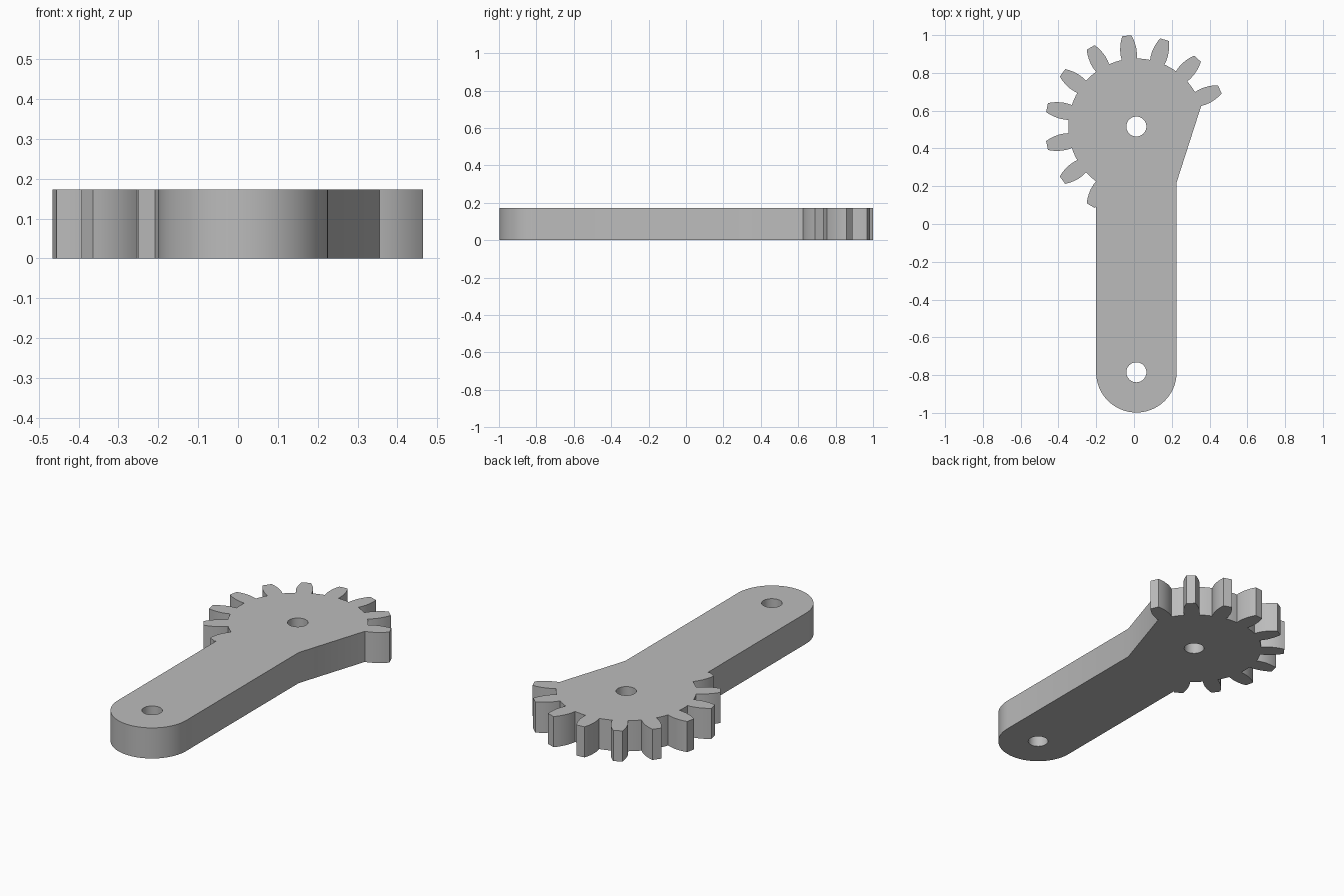
import bpy, bmesh
from math import radians, degrees, cos, sin, asin
from mathutils import Vector

THICK = 0.173
CX = 0.0125                  # centre line of the arm
HALF = 0.213                 # half width of the arm
GEAR = Vector((CX, 0.516))   # gear axle
PIVOT = Vector((CX, -0.785)) # arm pivot
PITCH = 24                   # fifteen teeth to a full turn
# Tooth flank as (radius, half width), root to tip
FLANK = [(0.36, 0.040), (0.38, 0.043), (0.41, 0.0435),
         (0.44, 0.039), (0.465, 0.032), (0.484, 0.024)]

if "Cube" in bpy.data.objects:
    bpy.data.objects.remove(bpy.data.objects["Cube"])


def polar(centre, radius, angle):
    a = radians(angle)
    return centre + Vector((cos(a), sin(a))) * radius


def tooth(middle):
    spread = [(r, degrees(asin(w / r))) for r, w in FLANK]
    rising = [polar(GEAR, r, middle - s) for r, s in spread]
    falling = [polar(GEAR, r, middle + s) for r, s in reversed(spread)]
    return rising + falling


def root_arc(middle):
    return [polar(GEAR, 0.36, middle + d) for d in (-3, 0, 3)]


# Outline: right side of the arm, teeth anticlockwise, left side, rounded end
left = CX - HALF
outline = [Vector((CX + HALF, 0.22))]
for i in range(1, 10):
    outline += tooth(i * PITCH) + root_arc((i + 0.5) * PITCH)
for p in tooth(10 * PITCH):
    if p.x > left:           # last tooth runs into the arm
        q = outline[-1]
        outline.append(q.lerp(p, (left - q.x) / (p.x - q.x)))
        break
    outline.append(p)
outline += [polar(PIVOT, HALF, 180 + 180 * k / 48) for k in range(49)]

# Solid plate from the outline
bm = bmesh.new()
face = bm.faces.new([bm.verts.new((p.x, p.y, 0)) for p in outline])
top = bmesh.ops.extrude_face_region(bm, geom=[face], use_keep_orig=True)
bmesh.ops.translate(bm, vec=(0, 0, THICK),
                    verts=[v for v in top["geom"] if isinstance(v, bmesh.types.BMVert)])
bmesh.ops.recalc_face_normals(bm, faces=bm.faces)
mesh = bpy.data.meshes.new("gear_arm")
bm.to_mesh(mesh)
bm.free()
arm = bpy.data.objects.new("gear_arm", mesh)
bpy.context.collection.objects.link(arm)

grey = bpy.data.materials.new("plain_grey")
grey.use_nodes = True
colour = (0.5, 0.5, 0.5, 1)
grey.diffuse_color = colour
grey.node_tree.nodes["Principled BSDF"].inputs["Base Color"].default_value = colour
mesh.materials.append(grey)

# Axle and pivot holes
cutters = []
for name, centre in (("axle_hole", GEAR), ("pivot_hole", PIVOT)):
    bpy.ops.mesh.primitive_cylinder_add(vertices=40, radius=0.053, depth=1,
                                        location=(centre.x, centre.y, 0))
    cutter = bpy.context.object
    cutter.name = name + "_cutter"
    cutter.hide_render = True
    cutter.data.materials.append(grey)
    mod = arm.modifiers.new(name, "BOOLEAN")
    mod.operation = "DIFFERENCE"
    mod.solver = "EXACT"
    mod.object = cutter
    cutters.append(cutter)

# Apply the cuts, drop the cutters, smooth the curved walls
bpy.ops.object.select_all(action="DESELECT")
arm.select_set(True)
bpy.context.view_layer.objects.active = arm
for mod in list(arm.modifiers):
    bpy.ops.object.modifier_apply(modifier=mod.name)
for cutter in cutters:
    bpy.data.objects.remove(cutter)
bpy.ops.object.shade_smooth_by_angle(angle=radians(25))
